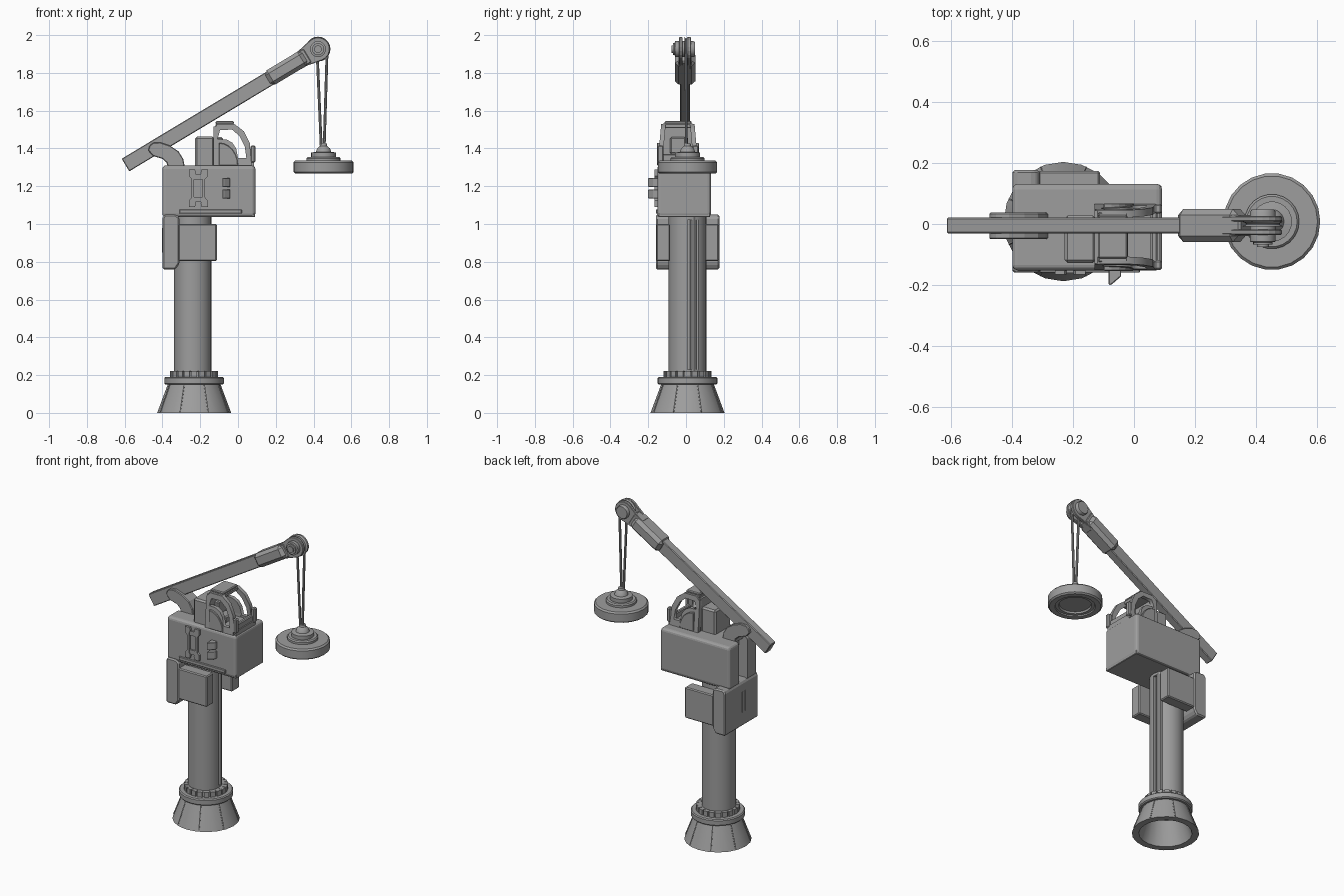
import bpy, bmesh, math
from mathutils import Vector, Matrix

if "Cube" in bpy.data.objects:
    bpy.data.objects.remove(bpy.data.objects["Cube"])

CX, CY = -0.232, 0.008                      # foot axis
COLX = -0.24                                # column axis
ANG = math.radians(31)
BOOM = Matrix.Translation((-0.593, -0.005, 1.315)) @ Matrix.Rotation(-ANG, 4, 'Y')
STEEL = bpy.data.materials.new("dark_steel")
STEEL.diffuse_color = (0.34, 0.34, 0.34, 1)
STEEL.use_nodes = True
STEEL.node_tree.nodes["Principled BSDF"].inputs["Base Color"].default_value = STEEL.diffuse_color


def finish(name, bm, bevel=0, seg=1, matrix=None, smooth=False):
    bmesh.ops.recalc_face_normals(bm, faces=bm.faces)
    me = bpy.data.meshes.new(name)
    bm.to_mesh(me)
    bm.free()
    me.materials.clear()
    me.materials.append(STEEL)
    ob = bpy.data.objects.new(name, me)
    bpy.context.collection.objects.link(ob)
    if matrix:
        ob.matrix_world = matrix
    if bevel:
        m = ob.modifiers.new("bevel", 'BEVEL')
        m.width, m.segments, m.limit_method = bevel, seg, 'ANGLE'
    if smooth:
        bpy.ops.object.select_all(action='DESELECT')
        ob.select_set(True)
        bpy.context.view_layer.objects.active = ob
        bpy.ops.object.shade_smooth_by_angle(angle=math.radians(35))
    return ob


def box(name, lo, hi, bevel=0, seg=1, matrix=None):
    lo, hi = Vector(lo), Vector(hi)
    bm = bmesh.new()
    bmesh.ops.create_cube(bm, size=1)
    for v in bm.verts:
        v.co = Vector(v.co[i] * (hi - lo)[i] + (lo + hi)[i] / 2 for i in range(3))
    return finish(name, bm, bevel, seg, matrix)


def prism(name, pts, y0, y1, bevel=0, matrix=None):
    """Extrude an x-z profile along y."""
    bm = bmesh.new()
    f = bm.faces.new([bm.verts.new((x, y0, z)) for x, z in pts])
    r = bmesh.ops.extrude_face_region(bm, geom=[f])
    for v in r["geom"]:
        if isinstance(v, bmesh.types.BMVert):
            v.co.y = y1
    return finish(name, bm, bevel, 1, matrix)


def lathe(name, prof, x, y, n, smooth=True, matrix=None):
    """Spin a closed (radius, z) profile about a vertical axis."""
    bm = bmesh.new()
    vs = [bm.verts.new((r, 0, z)) for r, z in prof]
    es = [bm.edges.new((vs[i], vs[i - 1])) for i in range(len(vs))]
    bmesh.ops.spin(bm, geom=vs + es, cent=(0, 0, 0), axis=(0, 0, 1),
                   angle=2 * math.pi, steps=n, use_merge=True)
    bmesh.ops.remove_doubles(bm, verts=bm.verts, dist=1e-5)
    bmesh.ops.delete(bm, geom=[f for f in bm.faces if f.calc_area() < 1e-9], context='FACES')
    return finish(name, bm, matrix=matrix or Matrix.Translation((x, y, 0)), smooth=smooth)


def rod(name, a, b, r, n=10):
    a, b = Vector(a), Vector(b)
    bm = bmesh.new()
    bmesh.ops.create_cone(bm, cap_ends=True, segments=n, radius1=r, radius2=r, depth=(b - a).length)
    rot = (b - a).to_track_quat('Z', 'Y').to_matrix().to_4x4()
    return finish(name, bm, matrix=Matrix.Translation((a + b) / 2) @ rot, smooth=True)


def cut(ob, cutter):
    cutter.hide_render = True
    cutter.hide_set(True)
    m = ob.modifiers.new("cut", 'BOOLEAN')
    m.object, m.operation, m.solver = cutter, 'DIFFERENCE', 'EXACT'


# hollow flared foot with seams
lathe("foot", [(0.196, 0), (0.14, 0.15), (0.11, 0.15), (0.155, 0)], CX, CY, 20)
for i in range(8):
    a = math.pi * (2 * i + 1) / 8
    d = Vector((math.cos(a), math.sin(a), 0))
    c = Vector((CX, CY, 0))
    rod("foot_seam", c + d * 0.192 + Vector((0, 0, .006)), c + d * 0.139 + Vector((0, 0, .148)), 0.004, 6)
# collar and its ring of teeth
lathe("collar", [(0, 0.15), (0.152, 0.15), (0.158, 0.156), (0.158, 0.184), (0.152, 0.19), (0, 0.19)], CX, CY, 24)
lathe("collar_core", [(0, 0.19), (0.118, 0.19), (0.118, 0.22), (0, 0.22)], CX, CY, 24)
for i in range(20):
    m = Matrix.Translation((CX, CY, 0)) @ Matrix.Rotation(i * math.pi / 10, 4, 'Z')
    box("collar_tooth", (0.1, -0.015, 0.188), (0.127, 0.015, 0.222), matrix=m)
# column with cable channel on the right side
column = lathe("column", [(0, 0.18), (0.1, 0.18), (0.1, 1.05), (0, 1.05)], COLX, CY, 24)
cut(column, box("channel_cutter", (COLX + 0.08, 0.008, 0.23), (COLX + 0.13, 0.068, 1.02)))
rod("channel_pipe", (COLX + 0.078, 0.038, 0.2), (COLX + 0.078, 0.038, 1.04), 0.018)

# clamp around the column top
prism("clamp_back", [(-0.40, 0.76), (-0.33, 0.76), (-0.31, 0.79), (-0.31, 1.035), (-0.33, 1.05), (-0.39, 1.05), (-0.40, 1.03)],
      -0.16, 0.177, 0.008)
for y in (-0.03, 0.0):
    box("clamp_rib", (-0.403, y - 0.005, 0.85), (-0.395, y + 0.005, 0.98))
for lo, hi in ((-0.157, -0.085), (0.1, 0.174)):
    box("clamp_side", (-0.315, lo, 0.803), (-0.112, hi, 1.0), 0.006)
box("clamp_link", (-0.33, -0.06, 0.82), (-0.2, 0.075, 1.0))

# machinery house: rounded upper edges, slotted at the back for the bracket
house = box("house", (-0.40, -0.152, 1.037), (0.092, 0.132, 1.31), 0.018, 3)
cut(house, box("slot_cutter", (-0.45, -0.05, 1.0), (-0.34, 0.036, 1.35)))
box("house_base", (-0.31, -0.147, 1.036), (0.09, 0.127, 1.06), 0.003)
box("lower_rail", (-0.31, -0.16, 1.055), (0.02, -0.14, 1.078), 0.003)
# front hatch: two mirrored side strips and bars
for s in (-1, 1):
    prof = [(0.05, 1.288), (0.018, 1.288), (0.012, 1.27), (0.022, 1.25), (0.022, 1.13), (0.012, 1.11), (0.018, 1.09), (0.05, 1.09),
            (0.05, 1.125), (0.036, 1.14), (0.036, 1.238), (0.05, 1.253)]
    prism("hatch_strip", [(-0.21 + s * x, z) for x, z in prof], -0.166, -0.145)
for z in (1.13, 1.25):
    box("hatch_bar", (-0.235, -0.161, z - 0.014), (-0.185, -0.148, z + 0.014))
# wedge-shaped lamps
for z in (1.135, 1.195):
    bm = bmesh.new()
    f = bm.faces.new([bm.verts.new((x, y, z)) for x, y in
                      ((-0.083, -0.14), (-0.083, -0.2), (-0.075, -0.2), (-0.042, -0.172), (-0.042, -0.14))])
    r = bmesh.ops.extrude_face_region(bm, geom=[f])
    bmesh.ops.translate(bm, vec=(0, 0, 0.048), verts=[v for v in r["geom"] if isinstance(v, bmesh.types.BMVert)])
    finish("side_lamp", bm, 0.003)

# curved bracket holding the boom
prism("boom_bracket", [(-0.476, 1.39), (-0.468, 1.415), (-0.45, 1.43), (-0.41, 1.432), (-0.36, 1.415), (-0.315, 1.385), (-0.29, 1.345),
                       (-0.28, 1.295), (-0.37, 1.295), (-0.378, 1.325), (-0.40, 1.345), (-0.45, 1.36)], -0.05, 0.037, 0.004)

# boom, sleeve and forked head
box("boom", (-0.004, -0.026, -0.04), (0.93, 0.026, 0.038), 0.004, 1, BOOM)
box("boom_sleeve", (0.875, -0.054, -0.044), (1.105, 0.054, 0.044), 0.02, 1, BOOM)
box("sleeve_tip", (1.05, -0.035, -0.045), (1.125, 0.035, 0.045), 0.008, 1, BOOM)
HEAD = 1.186
arc = [(HEAD + 0.063 * math.cos(t), 0.063 * math.sin(t)) for t in [math.radians(-100 + 20 * i) for i in range(11)]]
for y in (-0.022, 0.022):
    prism("head_fork", [(1.09, 0.045), (1.09, -0.045)] + arc, y - 0.009, y + 0.009, 0.003, BOOM)
px, py, pz = BOOM @ Vector((HEAD, 0, 0))
PUL = Matrix.Translation((px, 0, pz)) @ Matrix.Rotation(math.pi / 2, 4, 'X')
lathe("pulley", [(0, -0.008), (0.066, -0.008), (0.056, -0.002), (0.056, 0.002), (0.066, 0.008), (0, 0.008)], 0, 0, 20, matrix=PUL)
# local +z of the axle points towards the front
lathe("pulley_axle", [(0, -0.047), (0.038, -0.047), (0.042, -0.04), (0.042, 0.058), (0.032, 0.06), (0.032, 0.068),
                      (0.02, 0.068), (0.02, 0.076), (0, 0.076)], 0, 0, 20, matrix=PUL)

# cables and hanging disc
WX, WY = 0.453, 0.008
for xa, xb in ((0.418, 0.441), (0.472, 0.456)):
    rod("cable", (xa, 0, 1.93), (xb, 0.002, 1.4), 0.0075, 8)
lathe("lifting_disc", [(0, 1.285), (0.092, 1.285), (0.096, 1.274), (0.115, 1.274), (0.118, 1.267), (0.15, 1.267),
                       (0.159, 1.275), (0.159, 1.326), (0.15, 1.335), (0.09, 1.335), (0.09, 1.348), (0.083, 1.355),
                       (0.066, 1.355), (0.066, 1.378), (0.04, 1.382), (0.034, 1.4), (0.02, 1.412), (0.017, 1.425),
                       (0, 1.428)], WX, WY, 22)

# operator cabin: two tapered side frames with window openings
OUT = [(-0.13, 1.31), (-0.13, 1.505), (-0.105, 1.53), (-0.02, 1.53), (0.03, 1.492), (0.062, 1.43), (0.072, 1.31)]
HOLE = [(-0.108, 1.45), (-0.095, 1.497), (-0.032, 1.5), (0.008, 1.466), (0.036, 1.41), (0.044, 1.35), (0.0, 1.35),
        (-0.01, 1.40), (-0.03, 1.43), (-0.06, 1.447)]
YC = -0.043
for s in (-1, 1):
    cu = bpy.data.curves.new("cabin_side", 'CURVE')
    cu.dimensions, cu.fill_mode, cu.extrude = '2D', 'BOTH', 0.012
    for pts in (OUT, HOLE):
        sp = cu.splines.new('POLY')
        sp.points.add(len(pts) - 1)
        sp.use_cyclic_u = True
        for p, (x, z) in zip(sp.points, pts):
            p.co = (x, z, 0, 1)
    tmp = bpy.data.objects.new("cabin_side", cu)
    bm = bmesh.new()
    bm.from_mesh(tmp.to_mesh())
    bpy.data.objects.remove(tmp)
    bmesh.ops.remove_doubles(bm, verts=bm.verts, dist=1e-5)
    for v in bm.verts:
        x, z, d = v.co
        v.co = (x, YC + s * (0.096 - 0.09 * (z - 1.31)) + d, z)
    finish("cabin_side", bm)
    # rounded quarter panel below the window
    q = [(-0.1, 1.31)] + [(-0.1 + 0.1 * math.cos(t), 1.31 + 0.12 * math.sin(t))
                          for t in [math.radians(90 - 15 * i) for i in range(7)]]
    prism("quarter_panel", q, YC + s * 0.08, YC + s * 0.111, 0.003)
box("cabin_floor", (-0.13, -0.14, 1.3), (0.085, 0.055, 1.335))
box("cabin_back", (-0.13, -0.13, 1.31), (-0.105, 0.045, 1.515))
box("cabin_roof", (-0.118, -0.125, 1.508), (-0.02, 0.038, 1.531), 0.004)
box("roof_hatch", (-0.118, -0.113, 1.528), (-0.022, 0.03, 1.545), 0.005)
box("front_panel", (0.055, -0.14, 1.325), (0.078, 0.055, 1.37), 0.005)
for y in (-0.135, 0.05):
    box("cabin_bumper", (0.066, y - 0.016, 1.325), (0.092, y + 0.016, 1.415), 0.006)
box("seat", (-0.10, -0.085, 1.33), (-0.03, 0.0, 1.375), 0.008)
box("seat_back", (-0.11, -0.085, 1.37), (-0.08, 0.0, 1.46), 0.008)
box("cabin_engine_box", (-0.228, -0.128, 1.3), (-0.125, 0.028, 1.462), 0.01)
